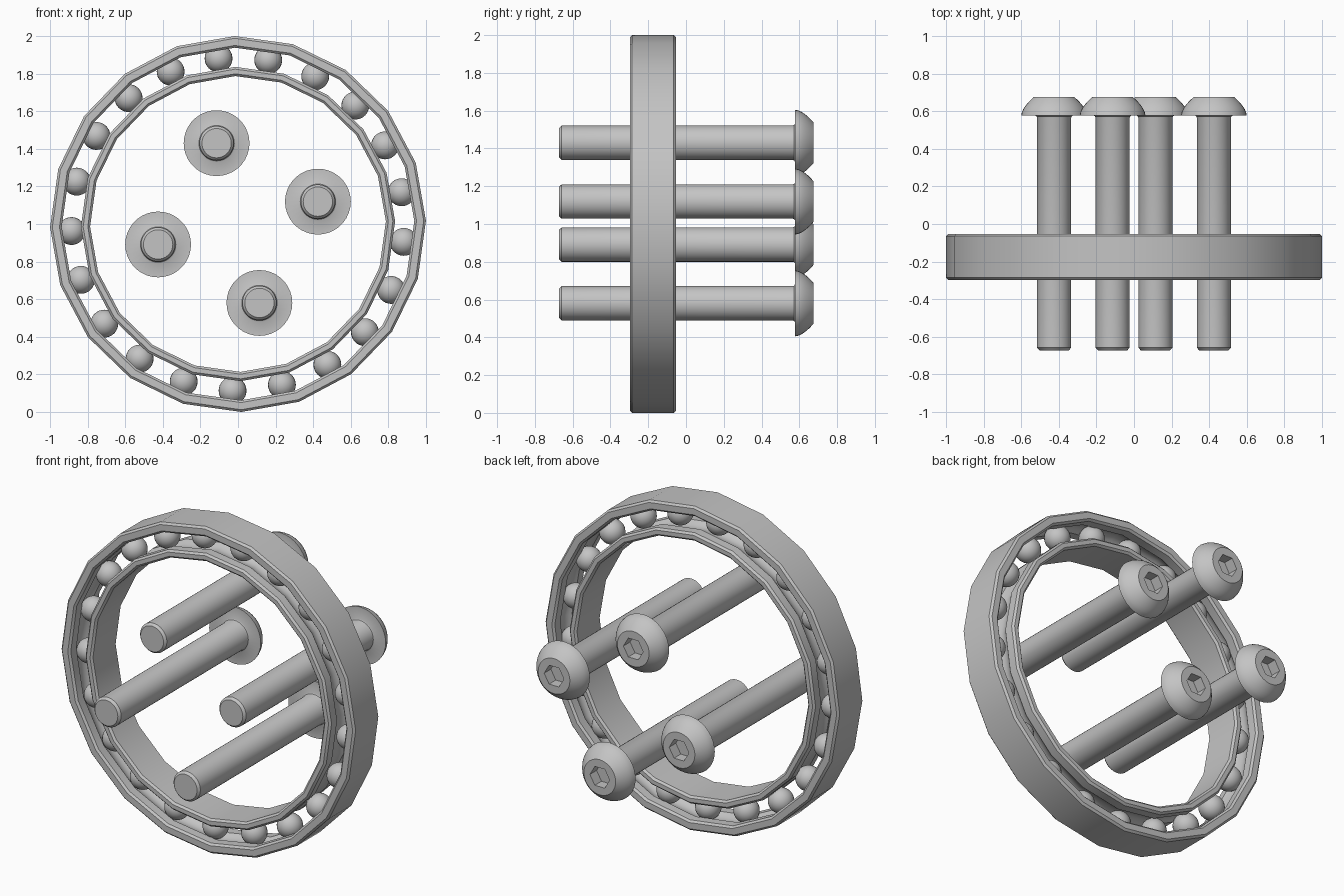
import bpy, bmesh, math

if "Cube" in bpy.data.objects:
    bpy.data.objects.remove(bpy.data.objects["Cube"], do_unlink=True)

steel = bpy.data.materials.new("grey steel")
steel.use_nodes = True
GREY = (0.55, 0.55, 0.55, 1)
steel.diffuse_color = GREY
steel.node_tree.nodes["Principled BSDF"].inputs["Base Color"].default_value = GREY

RING_Y = -0.175
HALF_WIDTH = 0.122
BALL_R = 0.074
PITCH_R = 0.887


def finish(name, bm, location):
    """Turn a bmesh into a smooth shaded object with sharp edges kept."""
    bmesh.ops.recalc_face_normals(bm, faces=bm.faces)
    mesh = bpy.data.meshes.new(name)
    bm.to_mesh(mesh)
    bm.free()
    mesh.materials.append(steel)
    obj = bpy.data.objects.new(name, mesh)
    bpy.context.collection.objects.link(obj)
    obj.location = location
    bpy.ops.object.select_all(action="DESELECT")
    obj.select_set(True)
    bpy.context.view_layer.objects.active = obj
    bpy.ops.object.shade_smooth_by_angle(angle=math.radians(30))
    return obj


def lathe(name, profile, sides, location, phase=0.0, closed=False):
    """Revolve (radius, y) points about y; a radius may be a function of angle."""
    bm = bmesh.new()
    rows = []
    for radius, y in profile:
        row = []
        for i in range(sides):
            a = phase + math.tau * i / sides
            r = radius(a) if callable(radius) else radius
            row.append(bm.verts.new((r * math.cos(a), y, r * math.sin(a))))
        rows.append(row)
    pairs = list(zip(rows, rows[1:]))
    if closed:
        pairs.append((rows[-1], rows[0]))
    else:
        bm.faces.new(rows[0])
        bm.faces.new(rows[-1])
    for a, b in pairs:
        for i in range(sides):
            j = (i + 1) % sides
            bm.faces.new((a[i], a[j], b[j], b[i]))
    return finish(name, bm, location)


def race_profile(plain_r, track_r):
    """Chamfered ring section with a ball groove on the track side."""
    w, c = HALF_WIDTH, 0.012
    s = 1 if track_r > plain_r else -1
    points = [(plain_r, w - c), (plain_r, c - w), (plain_r + s * c, -w),
              (track_r - s * c, -w), (track_r, c - w)]
    groove_r = BALL_R + 0.002
    half = math.acos(abs(PITCH_R - track_r) / groove_r)
    for i in range(9):
        a = half * (i / 4 - 1)
        points.append((PITCH_R - s * groove_r * math.cos(a), groove_r * math.sin(a)))
    return points + [(track_r, w - c), (track_r - s * c, w), (plain_r + s * c, w)]


# Bearing races
for name, plain, track in (("outer_race", 1.0, 0.938), ("inner_race", 0.787, 0.836)):
    lathe(name, race_profile(plain, track), 20, (0, RING_Y, 1), math.radians(1), True)

# Bearing balls
BALLS = 21
for i in range(BALLS):
    a = math.radians(96.7) + math.tau * i / BALLS
    bm = bmesh.new()
    bmesh.ops.create_uvsphere(bm, u_segments=24, v_segments=16, radius=BALL_R)
    finish(f"bearing_ball_{i + 1}", bm,
           (PITCH_R * math.cos(a), RING_Y, 1 + PITCH_R * math.sin(a)))


def hexagon(a):
    """Distance to the edge of the hex socket in direction a."""
    return 0.058 / math.cos(a % (math.pi / 3) - math.pi / 6)


# Button head bolts: chamfered tip, shank, fillet, domed head, hex socket
bolt = [(0.078, -0.672), (0.091, -0.658), (0.091, 0.565), (0.094, 0.573), (0.101, 0.577),
        (0.175, 0.577)]
for i in range(1, 8):
    t = i / 7
    bolt.append((0.175 - 0.067 * t ** 1.45, 0.577 + 0.098 * t ** 0.85))
bolt += [(hexagon, 0.675), (hexagon, 0.61)]
for i in range(4):
    a = math.radians(15) + math.tau * i / 4
    lathe(f"bolt_{i + 1}", bolt, 36, (0.44 * math.cos(a), 0, 1.005 + 0.44 * math.sin(a)))
